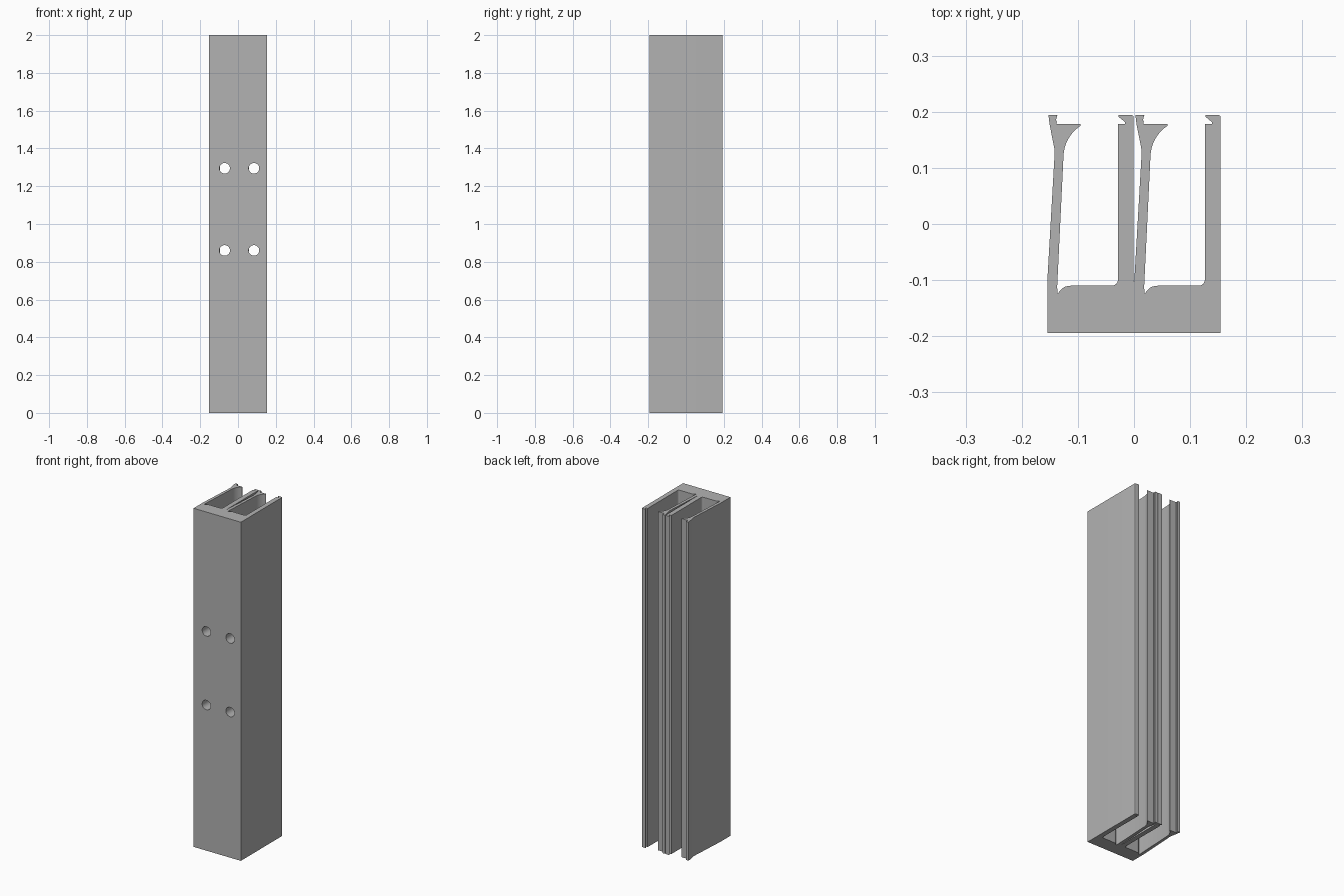
import bpy, bmesh, math
from mathutils import Vector

cube = bpy.data.objects.get("Cube")
if cube:
    bpy.data.objects.remove(cube, do_unlink=True)

HEIGHT, PITCH, HALF_W, HALF_D = 2.0, 0.155, 0.1545, 0.194

grey = bpy.data.materials.new("plain_grey")
grey.use_nodes = True
colour = (0.448, 0.448, 0.448, 1)
grey.diffuse_color = colour
grey.node_tree.nodes["Principled BSDF"].inputs["Base Color"].default_value = colour


def curve(a, control, b, steps=10):
    """Rounded corner from a to b, pulled towards the control point."""
    a, c, b = Vector(a), Vector(control), Vector(b)
    pts = []
    for i in range(steps + 1):
        t = i / steps
        pts.append(tuple(a * (1 - t) ** 2 + c * 2 * t * (1 - t) + b * t * t))
    return pts


def channel_outline():
    """One clip channel: sprung left arm, floor, straight right wall."""
    pts = [(0, -0.102), (0.013, 0.124), (0.013, 0.132), (0.004, 0.178), (0.002, 0.194),
           (0.018, 0.194), (0.0155, 0.186), (0.017, 0.182), (0.016, 0.178),
           (0.059, 0.178)]                                            # arm and hook
    pts += curve((0.059, 0.175), (0.032, 0.156), (0.029, 0.124))      # hook flare
    pts += [(0.0175, -0.113), (0.0185, -0.123), (0.020, -0.123)]      # root groove
    pts += curve((0.021, -0.121), (0.028, -0.110), (0.042, -0.110), 6)
    pts += curve((0.113, -0.110), (0.126, -0.110), (0.126, -0.097), 8)
    pts += [(0.126, 0.178), (0.139, 0.178), (0.138, 0.182), (0.127, 0.191),
            (0.127, 0.194)]                                           # wall lip
    pts += curve((0.149, 0.194), (0.154, 0.194), (0.154, 0.189), 5)
    pts.append((0.154, -0.102))
    return pts


# Extruded double channel
outline = [(-HALF_W, -HALF_D)]
for i in range(2):
    outline += [(x - HALF_W + i * PITCH, y) for x, y in channel_outline()]
outline.append((HALF_W, -HALF_D))

bm = bmesh.new()
base = bm.faces.new([bm.verts.new((x, y, 0)) for x, y in outline])
top = bmesh.ops.extrude_face_region(bm, geom=[base])["geom"]
bmesh.ops.translate(bm, vec=(0, 0, HEIGHT),
                    verts=[v for v in top if isinstance(v, bmesh.types.BMVert)])
bmesh.ops.recalc_face_normals(bm, faces=bm.faces)
mesh = bpy.data.meshes.new("double_channel")
bm.to_mesh(mesh)
bm.free()
mesh.materials.append(grey)
channel = bpy.data.objects.new("double_channel", mesh)
bpy.context.collection.objects.link(channel)

# Screw holes through the base
for i in range(2):
    for z in (0.86, 1.295):
        bpy.ops.mesh.primitive_cylinder_add(
            vertices=32, radius=0.028, depth=0.16,
            location=(0.084 - HALF_W + i * PITCH, -0.16, z),
            rotation=(math.pi / 2, 0, 0))
        cutter = bpy.context.object
        cutter.name = "screw_hole_cutter"
        cutter.data.materials.append(grey)
        cut = channel.modifiers.new("screw_hole", 'BOOLEAN')
        cut.operation, cut.solver, cut.object = 'DIFFERENCE', 'EXACT', cutter
        bpy.ops.object.select_all(action='DESELECT')
        channel.select_set(True)
        bpy.context.view_layer.objects.active = channel
        bpy.ops.object.modifier_apply(modifier=cut.name)
        bpy.data.objects.remove(cutter, do_unlink=True)

bpy.ops.object.shade_smooth_by_angle(angle=math.radians(25))
